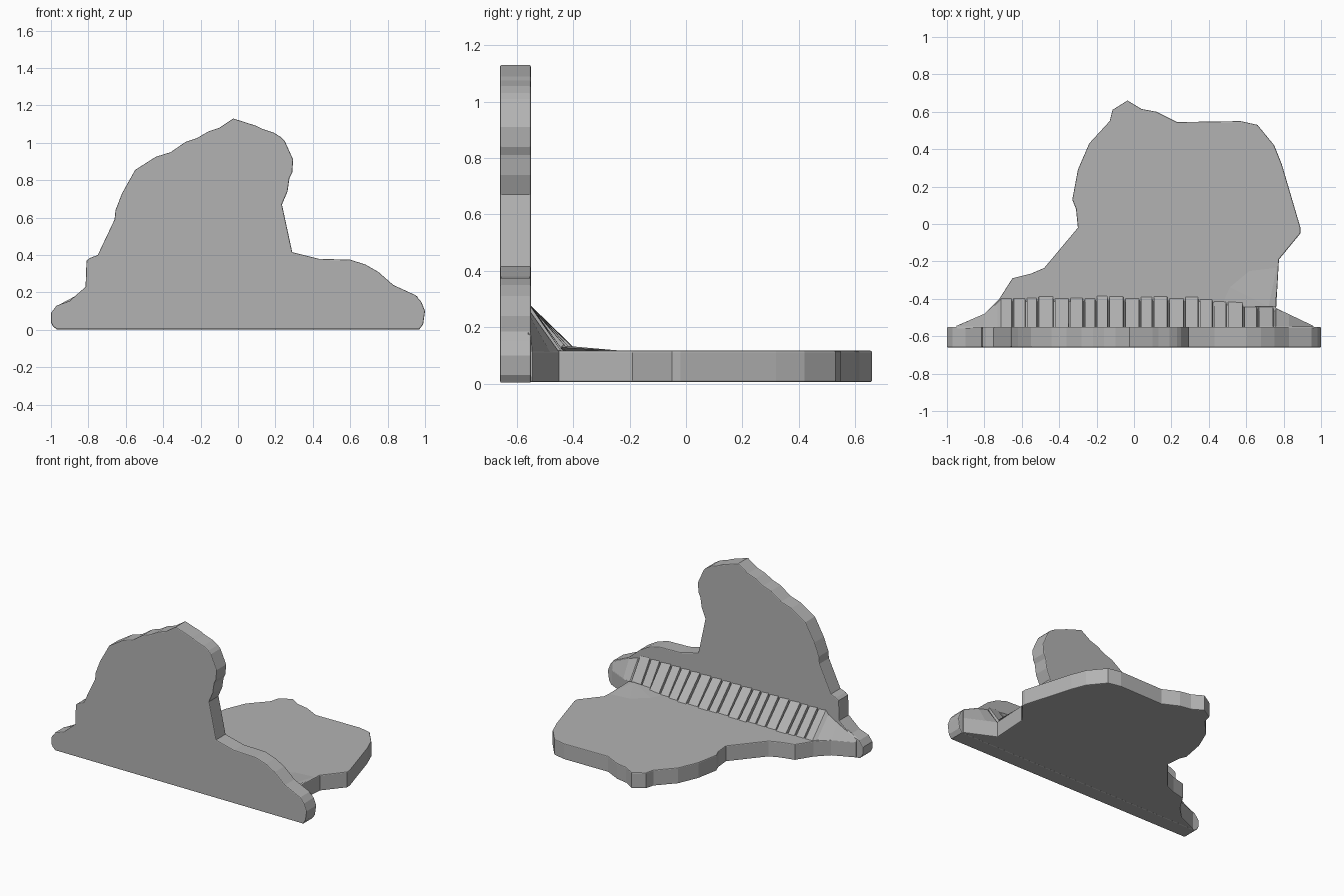
import bpy
import bmesh
import random
from mathutils import Vector

random.seed(4)
cube = bpy.data.objects.get("Cube")
if cube:
    bpy.data.objects.remove(cube, do_unlink=True)

grey = bpy.data.materials.new("plain_grey")
grey.use_nodes = True
colour = (0.45, 0.45, 0.45, 1)
grey.diffuse_color = colour
grey.node_tree.nodes["Principled BSDF"].inputs["Base Color"].default_value = colour


def finish(name, bm):
    """Turn a bmesh into a named grey object."""
    bmesh.ops.recalc_face_normals(bm, faces=bm.faces)
    mesh = bpy.data.meshes.new(name)
    bm.to_mesh(mesh)
    bm.free()
    mesh.materials.append(grey)
    obj = bpy.data.objects.new(name, mesh)
    bpy.context.collection.objects.link(obj)
    return obj


def plate(name, outline, place, depth):
    """Extrude a flat outline into a slab with softened rims."""
    bm = bmesh.new()
    face = bm.faces.new([bm.verts.new(place(a, b)) for a, b in outline])
    grown = bmesh.ops.extrude_face_region(bm, geom=[face])["geom"]
    verts = [v for v in grown if isinstance(v, bmesh.types.BMVert)]
    bmesh.ops.translate(bm, verts=verts, vec=Vector(depth))
    obj = finish(name, bm)
    bevel = obj.modifiers.new("soft_rim", "BEVEL")
    bevel.width = 0.006
    bevel.segments = 2
    bevel.limit_method = "ANGLE"
    bevel.angle_limit = 1.3
    return obj


# Upright slab with a ragged silhouette
wall_outline = [
    (-.97, .003), (-.99, .02), (-1, .04), (-1, .09), (-.97, .13), (-.9, .155),
    (-.815, .23), (-.81, .37), (-.79, .385), (-.75, .4), (-.66, .59),
    (-.655, .64), (-.62, .73), (-.55, .855), (-.44, .925), (-.36, .95),
    (-.28, 1.005), (-.22, 1.025), (-.16, 1.06), (-.1, 1.08), (-.025, 1.13),
    (.1, 1.09), (.13, 1.075), (.19, 1.055), (.23, 1.03), (.25, 1.01),
    (.295, .91), (.29, .84), (.275, .81), (.265, .74), (.235, .67),
    (.29, .415), (.43, .38), (.6, .375), (.68, .35), (.75, .31), (.83, .24),
    (.95, .185), (.98, .15), (1, .1), (.99, .03), (.97, .003)]
plate("upright_slab", wall_outline, lambda a, b: (a, -.66, b), (0, .11, 0))

# Ground slab lying behind it
floor_outline = [
    (-.95, -.6), (-.95, -.545), (-.8, -.48), (-.72, -.4), (-.65, -.29),
    (-.55, -.265), (-.48, -.235), (-.3, -.02), (-.31, .08), (-.33, .13),
    (-.3, .29), (-.24, .43), (-.13, .55), (-.115, .61), (-.035, .66),
    (.04, .615), (.12, .6), (.23, .545), (.57, .55), (.66, .53), (.75, .42),
    (.79, .32), (.84, .15), (.89, -.02), (.89, -.05), (.775, -.19),
    (.76, -.45), (.96, -.545), (.96, -.6)]
plate("ground_slab", floor_outline, lambda a, b: (a, b, .005), (0, 0, .112))

# Grooved fillet joining the slabs: stations of (x, wall height, foot y)
stations = [(-.95, .13, -.546), (-.8, .21, -.48), (-.73, .25, -.42)]
x = -.71
while x < .7:
    step = random.uniform(.06, .09)
    foot = -.39 if x < .32 else -.39 - (x - .32) * .15
    lean = random.uniform(-.008, .008)
    stations += [(x, .275, foot + lean),
                 (x + step - .012, .27, foot + lean),
                 (x + step - .008, .25, foot - .022),
                 (x + step - .002, .25, foot - .022)]
    x += step
stations += [(.76, .25, -.452), (.83, .23, -.484), (.96, .17, -.546)]

bm = bmesh.new()
rows = []
for x, top, foot in stations:
    section = [(-.56, .02), (-.56, top + .008), (-.549, top), (foot, .114), (foot, .02)]
    rows.append([bm.verts.new((x, y, z)) for y, z in section])
for a, b in zip(rows, rows[1:]):
    for i in range(len(a)):
        j = (i + 1) % len(a)
        bm.faces.new((a[i], b[i], b[j], a[j]))
bm.faces.new(rows[0])
bm.faces.new(rows[-1])
finish("grooved_fillet", bm)

# Shallow mound beside the fillet
bm = bmesh.new()
for p in [(.72, -.44, .135), (.758, -.44, .128), (.42, -.45, .114), (.48, -.32, .114),
          (.6, -.22, .114), (.77, -.2, .114), (.6, -.4, .09)]:
    bm.verts.new(p)
bmesh.ops.convex_hull(bm, input=bm.verts)
finish("shallow_mound", bm)
